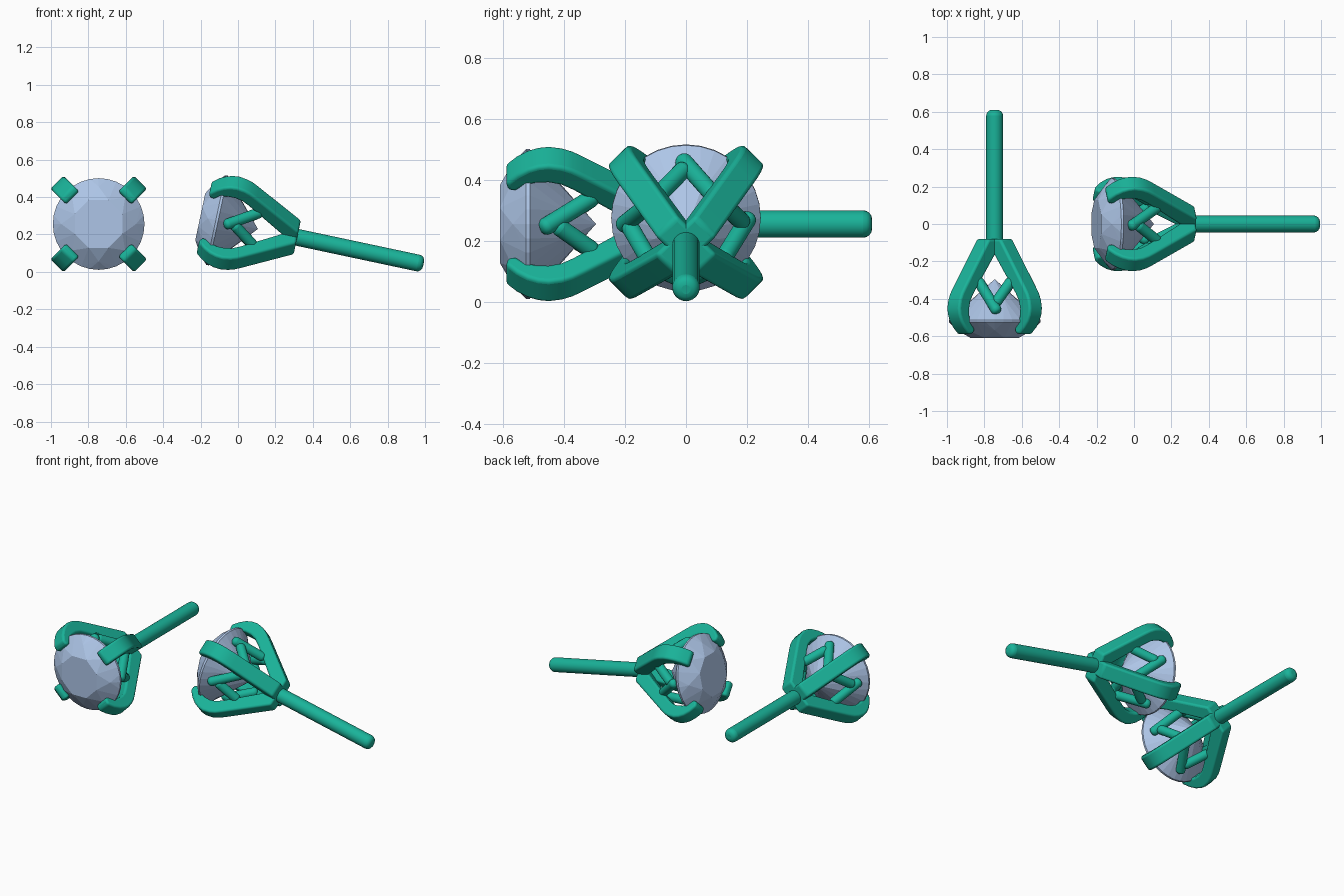
import bpy, bmesh
from math import sin, cos, pi, radians
from mathutils import Matrix, Vector

if "Cube" in bpy.data.objects:
    bpy.data.objects.remove(bpy.data.objects["Cube"])


def material(name, color):
    m = bpy.data.materials.new(name)
    m.diffuse_color = color
    m.use_nodes = True
    m.node_tree.nodes["Principled BSDF"].inputs["Base Color"].default_value = m.diffuse_color
    return m


metal = material("green_metal", (0.01, 0.45, 0.32, 1))
crystal = material("pale_crystal", (0.42, 0.56, 0.8, 1))


def finish(bm, name, mat, place, bevel=0, smooth=True):
    bmesh.ops.recalc_face_normals(bm, faces=bm.faces[:])
    me = bpy.data.meshes.new(name)
    bm.to_mesh(me)
    bm.free()
    me.materials.append(mat)
    ob = bpy.data.objects.new(name, me)
    bpy.context.collection.objects.link(ob)
    ob.matrix_world = place
    if bevel:
        mod = ob.modifiers.new("round_edges", 'BEVEL')
        mod.width = bevel
        mod.segments = 4
        mod.limit_method = 'ANGLE'
        mod.angle_limit = radians(50)
    if smooth:
        bpy.ops.object.select_all(action='DESELECT')
        ob.select_set(True)
        bpy.context.view_layer.objects.active = ob
        bpy.ops.object.shade_smooth_by_angle(angle=radians(40))
    return ob


def rod(name, p, q, r, place, bevel):
    p, q = Vector(p), Vector(q)
    d = q - p
    m = Matrix.Translation((p + q) / 2) @ d.to_track_quat('Z', 'Y').to_matrix().to_4x4()
    bm = bmesh.new()
    bmesh.ops.create_cone(bm, cap_ends=True, segments=24, radius1=r, radius2=r,
                          depth=d.length, matrix=m)
    finish(bm, name, metal, place, bevel)


def gem(name, place):
    # rings: sides, radius, position along the axis, turn
    rings = [(8, 0.138, -0.61, pi / 8), (8, 0.2, -0.568, 0),
             (32, 0.245, -0.525, 0), (32, 0.245, -0.512, 0),
             (8, 0.115, -0.393, pi / 8)]
    bm = bmesh.new()
    for n, r, y, turn in rings:
        for i in range(n):
            a = 2 * pi * i / n + turn
            bm.verts.new((r * cos(a), y, r * sin(a)))
    bm.verts.new((0, -0.295, 0))
    bmesh.ops.convex_hull(bm, input=bm.verts[:])
    finish(bm, name, crystal, place, smooth=False)


# hooked prong outline: distance from the axis, position along it
PRONG = [(0, -0.08), (0.09, -0.08), (0.27, -0.335), (0.293, -0.37), (0.308, -0.405),
         (0.316, -0.45), (0.311, -0.485), (0.297, -0.52), (0.272, -0.555), (0.235, -0.59),
         (0.203, -0.585), (0.195, -0.56), (0.222, -0.53), (0.234, -0.49), (0.235, -0.45),
         (0.225, -0.41), (0.2, -0.37), (0.045, -0.17), (0, -0.13)]


def prong(name, place):
    bm = bmesh.new()
    face = bm.faces.new([bm.verts.new((r, y, -0.049)) for r, y in PRONG])
    ext = bmesh.ops.extrude_face_region(bm, geom=[face])
    bmesh.ops.translate(bm, vec=(0, 0, 0.098),
                        verts=[v for v in ext["geom"] if isinstance(v, bmesh.types.BMVert)])
    finish(bm, name, metal, place, 0.022)


def earring(side, place):
    gem(side + "_gem", place)
    rod(side + "_post", (0, -0.12, 0), (0, 0.61, 0), 0.045, place, 0.03)
    for i in range(4):
        turn = place @ Matrix.Rotation(i * pi / 2, 4, 'Y')
        prong(f"{side}_prong_{i + 1}", turn @ Matrix.Rotation(pi / 4, 4, 'Y'))
        # forked wires between neighbouring prongs
        rod(f"{side}_long_wire_{i + 1}", (-0.093, -0.295, 0.12), (0.018, -0.475, 0.21),
            0.029, turn, 0.022)
        rod(f"{side}_short_wire_{i + 1}", (0.095, -0.295, 0.12), (0, -0.43, 0.19),
            0.029, turn, 0.022)


# one earring faces the front, the other lies tilted facing left
earring("left", Matrix.Translation((-0.745, 0, 0.256)))
earring("right", Matrix.Translation((0.395, 0, 0.168))
        @ Matrix.Rotation(radians(12), 4, 'Y') @ Matrix.Rotation(-pi / 2, 4, 'Z'))
